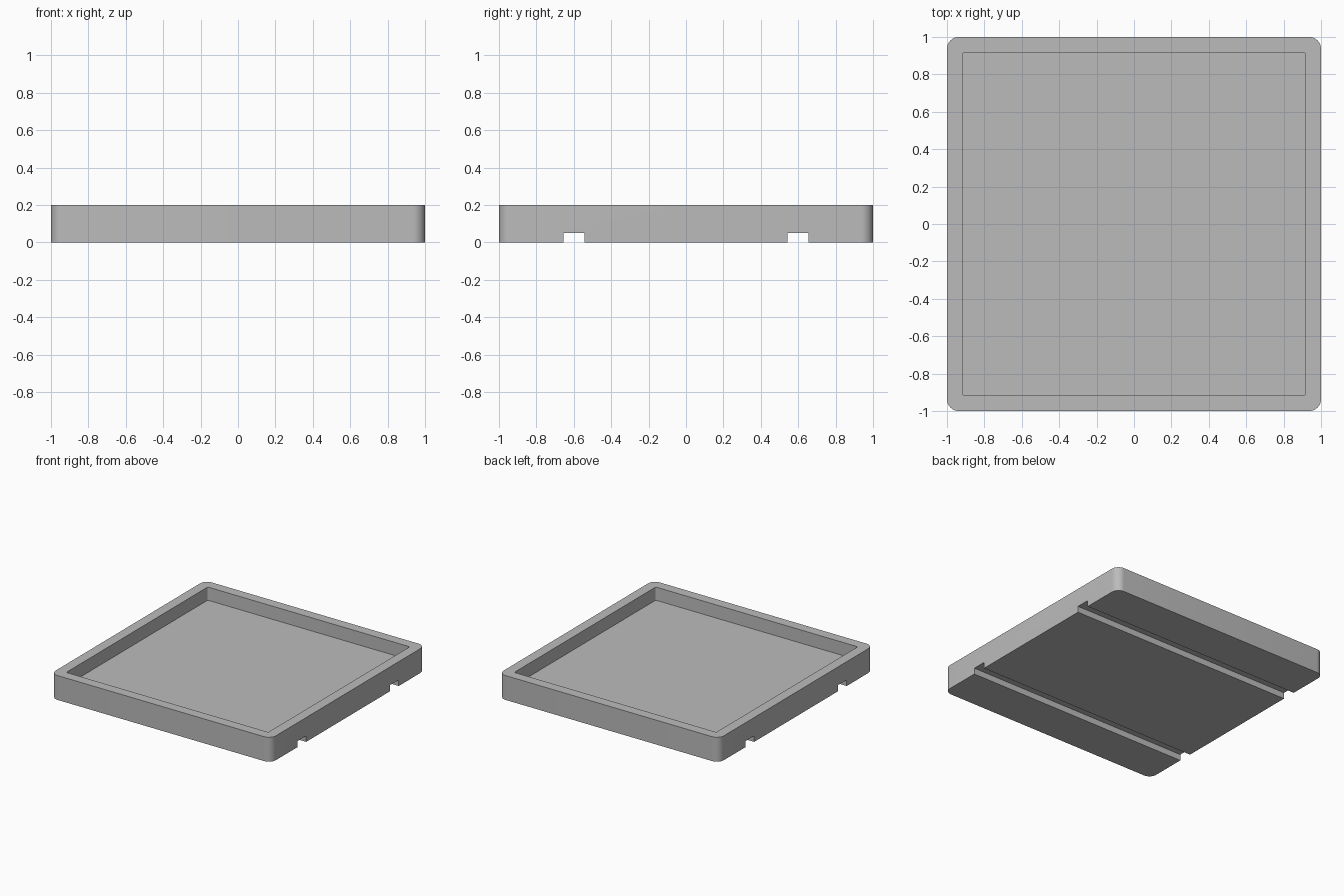
import bpy
import bmesh

if "Cube" in bpy.data.objects:
    bpy.data.objects.remove(bpy.data.objects["Cube"], do_unlink=True)

grey = bpy.data.materials.new("plain grey")
grey.use_nodes = True
colour = (0.5, 0.5, 0.5, 1)
grey.diffuse_color = colour
grey.node_tree.nodes["Principled BSDF"].inputs["Base Color"].default_value = colour


def block(name, size, centre, radius=0, segments=8):
    """Box with optionally rounded vertical edges."""
    bm = bmesh.new()
    bmesh.ops.create_cube(bm, size=1)
    bmesh.ops.scale(bm, vec=size, verts=bm.verts)
    bmesh.ops.translate(bm, vec=centre, verts=bm.verts)
    if radius:
        upright = [e for e in bm.edges
                   if abs(e.verts[0].co.z - e.verts[1].co.z) > 0.01]
        bmesh.ops.bevel(bm, geom=upright, offset=radius, segments=segments,
                        profile=0.5, affect='EDGES')
    mesh = bpy.data.meshes.new(name)
    bm.to_mesh(mesh)
    bm.free()
    mesh.materials.append(grey)
    ob = bpy.data.objects.new(name, mesh)
    bpy.context.collection.objects.link(ob)
    return ob


HEIGHT, FLOOR, INNER = 0.2, 0.092, 1.834
GROOVE_Y, GROOVE_W, GROOVE_H = 0.6, 0.112, 0.05

# Tray body with rounded corners
tray = block("tray", (2, 2, HEIGHT), (0, 0, HEIGHT / 2), 0.064, 10)

# Recess in the top and two grooves across the underside
cutters = [block("recess_cutter", (INNER, INNER, 0.4), (0, 0, FLOOR + 0.2), 0.01, 3)]
for side, y in (("front", -GROOVE_Y), ("back", GROOVE_Y)):
    cutters.append(block(side + "_groove_cutter", (2.4, GROOVE_W, 2 * GROOVE_H), (0, y, 0)))

bpy.ops.object.select_all(action='DESELECT')
bpy.context.view_layer.objects.active = tray
tray.select_set(True)
for cutter in cutters:
    cutter.hide_render = True
    mod = tray.modifiers.new(cutter.name, 'BOOLEAN')
    mod.operation = 'DIFFERENCE'
    mod.solver = 'EXACT'
    mod.object = cutter
    bpy.ops.object.modifier_apply(modifier=mod.name)
    bpy.data.objects.remove(cutter, do_unlink=True)

bpy.ops.object.shade_smooth_by_angle(angle=0.6)
